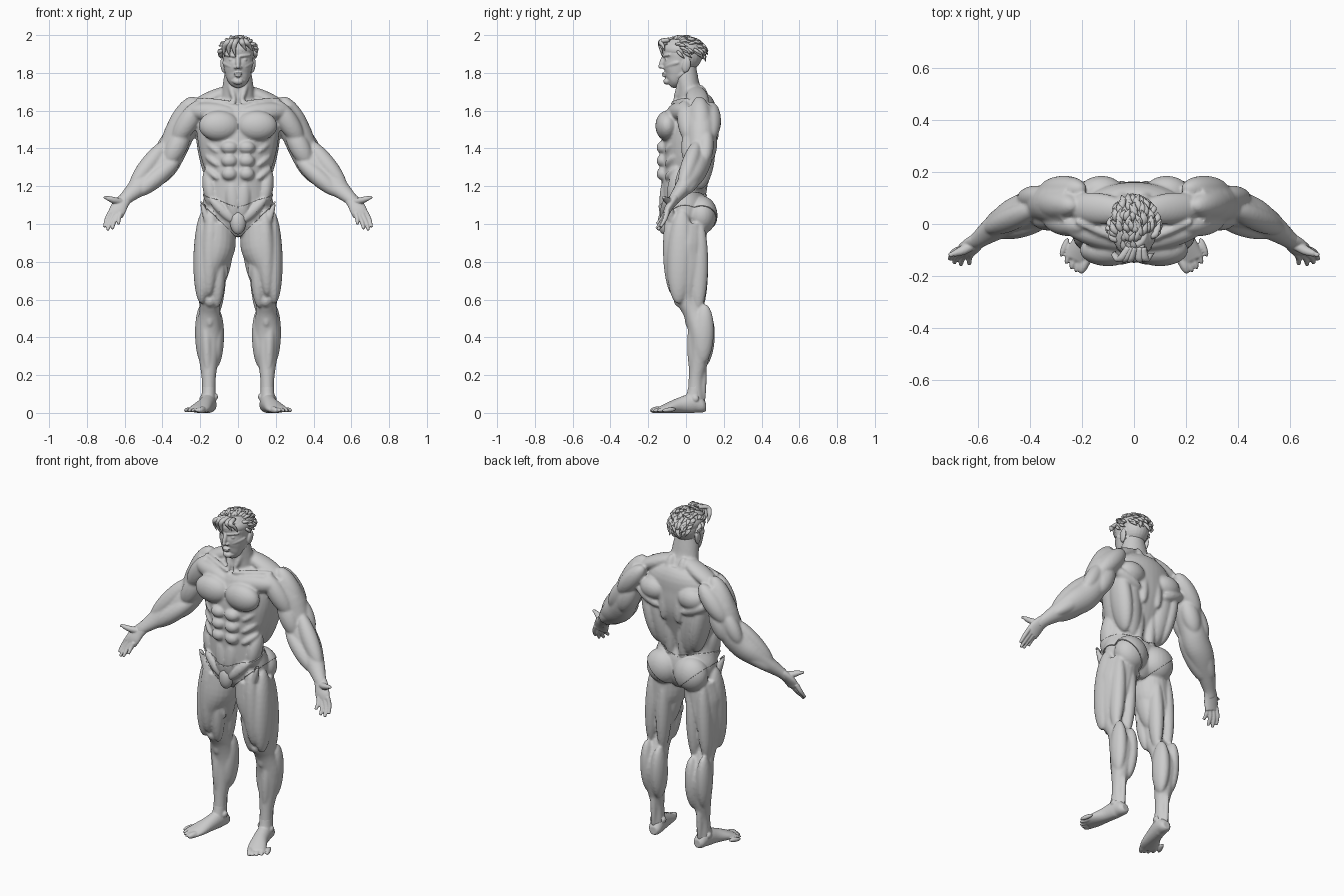
import bpy, bmesh, math, random
from mathutils import Vector, Matrix

random.seed(4)
OUT = {'f': Vector((0, -1, 0)), 's': Vector((1, 0, 0)), 'u': Vector((0, 0, 1))}


def tube(bm, secs, n=24, sub=4):
    """Smooth loft through (x, y, z, half width, half depth) sections."""
    P = [secs[0]] + list(secs) + [secs[-1]]
    pts = []
    for i in range(1, len(P) - 2):
        for k in range(sub):
            t = k / sub
            pts.append([0.5 * (2 * b + (c - a) * t + (2 * a - 5 * b + 4 * c - d) * t * t
                        + (3 * b - a - 3 * c + d) * t ** 3)
                        for a, b, c, d in zip(*P[i - 1:i + 3])])
    pts.append(list(secs[-1]))
    rings = []
    for i, p in enumerate(pts):
        t = (Vector(pts[min(i + 1, len(pts) - 1)][:3]) - Vector(pts[max(i - 1, 0)][:3])).normalized()
        ref = OUT['s'] if abs(t.x) < .92 else OUT['u']
        u = (ref - t * ref.dot(t)).normalized()
        v = t.cross(u)
        rings.append([bm.verts.new(Vector(p[:3]) + u * p[3] * math.cos(a) + v * p[4] * math.sin(a))
                      for a in (2 * math.pi * j / n for j in range(n))])
    for r, q in zip(rings, rings[1:]):
        for j in range(n):
            bm.faces.new((r[j], r[(j + 1) % n], q[(j + 1) % n], q[j]))
    bm.faces.new(rings[0][::-1])
    bm.faces.new(rings[-1])


def blob(bm, c, r):
    bmesh.ops.create_uvsphere(bm, u_segments=24, v_segments=16, radius=1,
                              matrix=Matrix.Translation(c) @ Matrix.Diagonal((*r, 1)))


def muscle(bm, a, b, w, d, face='f'):
    """Spindle from a to b, half width w, half depth d along the facing axis."""
    a, b = Vector(a), Vector(b)
    t = (b - a).normalized()
    o = (OUT[face] - t * OUT[face].dot(t)).normalized()
    m = Matrix((o.cross(t) * w, o * d, t * (b - a).length * .55)).transposed().to_4x4()
    bmesh.ops.create_uvsphere(bm, u_segments=24, v_segments=20, radius=1,
                              matrix=Matrix.Translation((a + b) / 2) @ m)


def finish(bm, name, voxel=0, smooth=3, mirror=True):
    for v in bm.verts:
        v.co.z = min(max(v.co.z, 0), 2)
    bmesh.ops.recalc_face_normals(bm, faces=bm.faces)
    for f in bm.faces:
        f.smooth = True
    me = bpy.data.meshes.new(name)
    bm.to_mesh(me)
    bm.free()
    ob = bpy.data.objects.new(name, me)
    bpy.context.scene.collection.objects.link(ob)
    if mirror:
        ob.modifiers.new("mirror", 'MIRROR').use_mirror_merge = False
    if voxel:
        r = ob.modifiers.new("fuse", 'REMESH')
        r.mode, r.voxel_size, r.use_smooth_shade = 'VOXEL', voxel, True
        s = ob.modifiers.new("soften", 'SMOOTH')
        s.factor, s.iterations = .5, smooth
    return ob


# Body core: trunk, neck, arm and leg
bm = bmesh.new()
tube(bm, [(0, 0, .94, .06, .07), (0, 0, 1.0, .16, .11), (0, -.005, 1.08, .185, .12),
          (0, -.02, 1.17, .168, .108), (0, -.015, 1.25, .165, .115), (0, 0, 1.35, .195, .13),
          (0, .015, 1.45, .215, .145), (0, .03, 1.55, .22, .135), (0, .045, 1.62, .2, .115),
          (0, .04, 1.67, .11, .085)], 40)
tube(bm, [(0, .05, 1.58, .1, .08), (0, .028, 1.66, .09, .078), (0, .012, 1.72, .083, .064),
          (0, -.003, 1.79, .073, .064), (0, -.01, 1.85, .06, .06)])
tube(bm, [(.23, .07, 1.60, .07, .08), (.30, .08, 1.50, .08, .08), (.355, .075, 1.375, .075, .07),
          (.40, .055, 1.31, .08, .07), (.46, .03, 1.255, .074, .062), (.54, -.02, 1.185, .052, .043),
          (.595, -.06, 1.135, .036, .03), (.625, -.08, 1.10, .035, .022)])
tube(bm, [(.11, 0, 1.0, .095, .11), (.122, -.005, .88, .108, .115), (.145, -.003, .78, .083, .11),
          (.15, 0, .68, .07, .082), (.148, .01, .6, .056, .062), (.15, .042, .53, .056, .056),
          (.155, .078, .42, .07, .064), (.155, .07, .3, .054, .054), (.155, .053, .18, .037, .039),
          (.155, .05, .08, .036, .043), (.155, .05, .03, .035, .045)])

# Chest and belly muscles
blob(bm, (.1, -.1, 1.52), (.108, .062, .08))
for i, z in enumerate((1.405, 1.335, 1.265)):
    blob(bm, (.045, -.118, z), (.046 - .002 * i, .038, .036))
    muscle(bm, (.17, -.045, z + .03), (.105, -.105, z - .025), .02, .024)
for a, b, w, d, f in (
        ((.02, -.08, 1.585), (.26, -.01, 1.6), .05, .045, 'f'),
        ((.035, -.105, 1.24), (.02, -.115, 1.04), .04, .03, 'f'),
        ((.16, -.03, 1.29), (.135, -.065, 1.10), .05, .04, 's'),
        ((.02, -.075, 1.64), (.22, .01, 1.66), .013, .016, 'f'),
        ((.06, 0, 1.82), (.018, -.06, 1.65), .018, .018, 'f'),
        ((.14, -.1, 1.13), (.03, -.12, 1.02), .022, .02, 'f')):
    muscle(bm, a, b, w, d, f)

# Back muscles and glutes
blob(bm, (.095, .083, 1.045), (.098, .078, .098))
blob(bm, (.125, .125, 1.53), (.085, .06, .065))
for a, b, w, d, f in (
        ((.03, .05, 1.715), (.26, .07, 1.61), .04, .06, 'f'),
        ((.04, .08, 1.72), (.05, .14, 1.38), .042, .045, 'f'),
        ((.08, .14, 1.44), (.25, .11, 1.52), .035, .045, 'f'),
        ((.195, .09, 1.55), (.125, .07, 1.20), .075, .05, 's'),
        ((.13, .12, 1.50), (.075, .08, 1.18), .06, .045, 'f'),
        ((.042, .1, 1.40), (.042, .075, 1.10), .032, .032, 'f')):
    muscle(bm, a, b, w, d, f)

# Shoulder and arm muscles
for a, b, w, d, f in (
        ((.20, -.01, 1.64), (.33, .02, 1.44), .055, .05, 'f'),
        ((.235, .07, 1.66), (.365, .085, 1.43), .06, .06, 's'),
        ((.20, .135, 1.63), (.35, .125, 1.45), .055, .055, 'f'),
        ((.275, .03, 1.51), (.37, .02, 1.32), .055, .05, 'f'),
        ((.27, .12, 1.51), (.35, .11, 1.33), .055, .05, 'f'),
        ((.335, .11, 1.5), (.43, .1, 1.33), .042, .045, 's'),
        ((.38, .06, 1.43), (.56, -.02, 1.20), .045, .048, 's'),
        ((.32, .03, 1.34), (.53, -.03, 1.16), .048, .05, 'f'),
        ((.37, .09, 1.34), (.56, .0, 1.17), .045, .045, 'f')):
    muscle(bm, a, b, w, d, f)

# Thigh, knee and calf muscles
blob(bm, (.147, -.032, .595), (.032, .032, .036))
for a, b, w, d, f in (
        ((.18, -.02, 1.05), (.192, -.04, .60), .07, .05, 's'),
        ((.14, -.075, 1.06), (.155, -.065, .64), .048, .052, 'f'),
        ((.095, -.06, .84), (.112, -.03, .57), .036, .04, 'f'),
        ((.19, -.085, 1.1), (.06, -.045, .74), .024, .026, 'f'),
        ((.05, -.01, 1.0), (.095, .02, .68), .06, .045, 's'),
        ((.165, .07, 1.0), (.185, .065, .56), .04, .05, 'f'),
        ((.09, .07, .98), (.11, .065, .54), .04, .05, 'f'),
        ((.19, .1, .56), (.185, .085, .27), .04, .055, 'f'),
        ((.112, .1, .54), (.12, .085, .25), .042, .06, 'f'),
        ((.172, .045, .54), (.16, .04, .2), .03, .036, 'f'),
        ((.155, .09, .32), (.155, .085, .03), .018, .022, 'f'),
        ((.15, .02, .56), (.15, .01, .46), .022, .022, 'f')):
    muscle(bm, a, b, w, d, f)
body = finish(bm, "body", .0078, 2)

# Hands: palm, thumb and four fingers
bm = bmesh.new()
tube(bm, [(.59, -.057, 1.14, .034, .027), (.617, -.077, 1.11, .04, .023),
          (.637, -.097, 1.075, .044, .02), (.65, -.108, 1.045, .04, .015)])
tube(bm, [(.61, -.075, 1.115, .02, .02), (.655, -.1, 1.125, .019, .017),
          (.685, -.112, 1.135, .013, .013), (.71, -.12, 1.142, .007, .008)], 12)
for a, b in (((.675, -.1, 1.065), (.707, -.135, .985)), ((.659, -.108, 1.05), (.69, -.15, .968)),
             ((.64, -.112, 1.045), (.665, -.157, .975)), ((.622, -.112, 1.055), (.632, -.155, 1.0))):
    m = [(p + q) / 2 for p, q in zip(a, b)]
    tube(bm, [(*a, .013, .014), (m[0] + .004, m[1] + .006, m[2], .0115, .012), (*b, .008, .008)], 12)
finish(bm, "hands", .0042, 1)

# Feet: sole, instep and toes
bm = bmesh.new()
tube(bm, [(.148, .105, .035, .022, .024), (.15, .085, .036, .036, .036), (.157, .04, .05, .041, .052),
          (.173, -.03, .04, .043, .042), (.197, -.095, .026, .052, .028), (.218, -.14, .016, .05, .016)])
tube(bm, [(.155, .05, .14, .035, .037), (.157, .04, .08, .037, .042), (.165, .0, .05, .035, .03)])
blob(bm, (.192, .05, .075), (.012, .018, .018))
blob(bm, (.118, .045, .085), (.012, .018, .018))
for i in range(5):
    r = .018 if i == 0 else .0125
    x, y = .19 + .019 * i, -.165 + .004 * i * i
    muscle(bm, (x - .012, y + .045, .02), (x + .014, y - .022, .012), r, r, 'u')
finish(bm, "feet", .005, 1)

# Head: skull, jaw and facial features
bm = bmesh.new()
tube(bm, [(0, -.088, 1.737, .024, .02), (0, -.07, 1.755, .05, .047), (0, -.05, 1.79, .066, .071),
          (0, -.038, 1.835, .076, .085), (0, -.033, 1.87, .08, .083), (0, -.03, 1.90, .082, .095),
          (0, -.028, 1.94, .077, .093), (0, -.025, 1.975, .05, .06)], 32)
blob(bm, (0, -.01, 1.895), (.083, .097, .088))
muscle(bm, (0, -.112, 1.895), (0, -.138, 1.825), .012, .014)
blob(bm, (0, -.134, 1.834), (.011, .014, .01))
blob(bm, (.012, -.122, 1.829), (.009, .012, .008))
muscle(bm, (.008, -.122, 1.888), (.068, -.085, 1.896), .009, .013)
blob(bm, (.034, -.101, 1.87), (.015, .012, .009))
muscle(bm, (.03, -.106, 1.83), (.078, -.04, 1.855), .014, .018)
blob(bm, (0, -.118, 1.797), (.024, .011, .006))
blob(bm, (0, -.116, 1.785), (.019, .011, .006))
blob(bm, (0, -.1, 1.755), (.028, .02, .018))
muscle(bm, (.02, -.095, 1.752), (.066, -.01, 1.80), .016, .018)
muscle(bm, (.085, .01, 1.875), (.078, -.005, 1.805), .022, .011, 's')
finish(bm, "head", .0045, 1)

# Hair: scalp cap, swept locks and a falling forelock
bm = bmesh.new()
C, R = Vector((0, -.017, 1.922)), Vector((.089, .11, .06))
blob(bm, C, R)
for k in range(110):
    el, az = math.asin(random.uniform(-.25, 1)), k * 2.39996
    d = Vector((math.cos(el) * math.cos(az), math.cos(el) * math.sin(az), math.sin(el)))
    if d.y < -.35 and d.z < .4:
        continue
    sw = Vector((random.uniform(-.4, .4), .8, -.7 * (1 - d.z) + .15))
    sw = (sw - d * sw.dot(d) * .8).normalized() * random.uniform(.7, 1.1)
    p = C + Vector((d.x * R.x, d.y * R.y, d.z * R.z))
    tube(bm, [(*(p - d * .006), .009, .008), (*(p + d * .006 + sw * .016), .013, .009),
              (*(p + d * .007 + sw * .034), .009, .006), (*(p + d * .008 + sw * .052), .001, .001)], 8, 2)
for x in (-.075, -.05, -.022, .03, .06):
    dz = .03 if x > 0 else 0
    tube(bm, [(x * .4 + .01, -.09, 1.975, .014, .012), (x * .7, -.135, 1.965, .016, .012),
              (x, -.14 + abs(x) * .3, 1.93 + dz * .5, .012, .009),
              (x * 1.1 + .012, -.135 + abs(x) * .4, 1.885 + dz, .001, .001)], 8, 4)
finish(bm, "hair", mirror=False)

# Briefs: body surface trimmed by waist and leg planes, then thickened
bpy.context.view_layer.update()
bm = bmesh.new()
bm.from_object(body, bpy.context.evaluated_depsgraph_get())
for s in (1, -1):
    for co, no in (((0, 0, 1.12), (-.27 * s, -.22, 1)), ((0, 0, .925), (-.95 * s, 0, 1))):
        bmesh.ops.bisect_plane(bm, geom=bm.verts[:] + bm.edges[:] + bm.faces[:],
                               plane_co=co, plane_no=Vector(no).normalized())
drop = []
for f in bm.faces:
    c = f.calc_center_median()
    if c.z > 1.12 + .27 * abs(c.x) + .22 * c.y or c.z < .925 + .95 * abs(c.x):
        drop.append(f)
bmesh.ops.delete(bm, geom=drop, context='FACES')
briefs = finish(bm, "briefs", mirror=False)
sol = briefs.modifiers.new("cloth", 'SOLIDIFY')
sol.thickness, sol.offset = .006, 1
bm = bmesh.new()
blob(bm, (0, -.115, 1.01), (.042, .034, .065))
finish(bm, "briefs_front", mirror=False)
